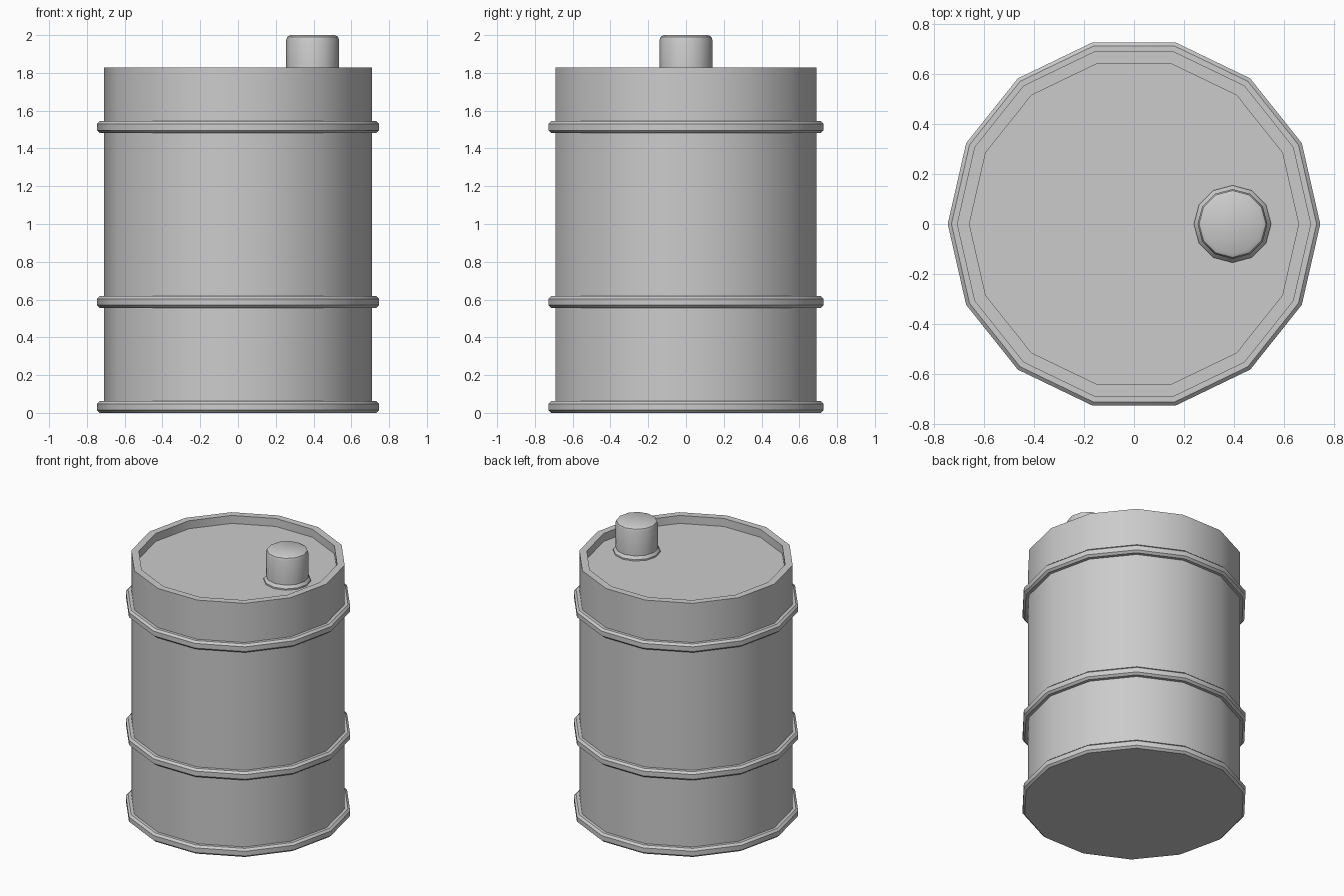
import bpy, bmesh
from math import cos, sin, tau, radians

if "Cube" in bpy.data.objects:
    bpy.data.objects.remove(bpy.data.objects["Cube"])


def lathe(name, profile, sides, center=(0, 0), closed=False):
    """Revolve (radius, z) points around a vertical axis; radius 0 ends get n-gon caps."""
    bm = bmesh.new()
    rings = [[bm.verts.new((r * cos(tau * i / sides), r * sin(tau * i / sides), z))
              for i in range(sides)] for r, z in profile]
    pairs = list(zip(rings, rings[1:]))
    if closed:
        pairs.append((rings[-1], rings[0]))
    for a, b in pairs:
        for i in range(sides):
            j = (i + 1) % sides
            bm.faces.new((a[i], a[j], b[j], b[i]))
    if not closed:
        bm.faces.new(rings[0][::-1])
        bm.faces.new(rings[-1])
    bmesh.ops.recalc_face_normals(bm, faces=bm.faces)
    mesh = bpy.data.meshes.new(name)
    bm.to_mesh(mesh)
    bm.free()
    obj = bpy.data.objects.new(name, mesh)
    obj.location = (center[0], center[1], 0)
    bpy.context.collection.objects.link(obj)
    bpy.ops.object.select_all(action='DESELECT')
    obj.select_set(True)
    bpy.context.view_layer.objects.active = obj
    bpy.ops.object.shade_smooth_by_angle(angle=radians(32))
    return obj


SIDES = 14

# Drum body with bottom hoop and recessed lid
lathe("drum_body", [(0.732, 0.0), (0.747, 0.014), (0.747, 0.048), (0.732, 0.062),
                    (0.71, 0.062), (0.71, 1.828), (0.66, 1.828), (0.66, 1.77)], SIDES)

# Raised hoops around the wall
for name, z in (("lower_hoop", 0.587), ("upper_hoop", 1.513)):
    lathe(name, [(0.70, z - 0.031), (0.732, z - 0.031), (0.747, z - 0.017),
                 (0.747, z + 0.017), (0.732, z + 0.031), (0.70, z + 0.031)],
          SIDES, closed=True)

# Filler cap with a flared collar at its foot
lathe("filler_cap", [(0.155, 1.765), (0.155, 1.78), (0.14, 1.80), (0.14, 1.975),
                     (0.134, 1.991), (0.118, 2.0)], 12, center=(0.395, 0))
